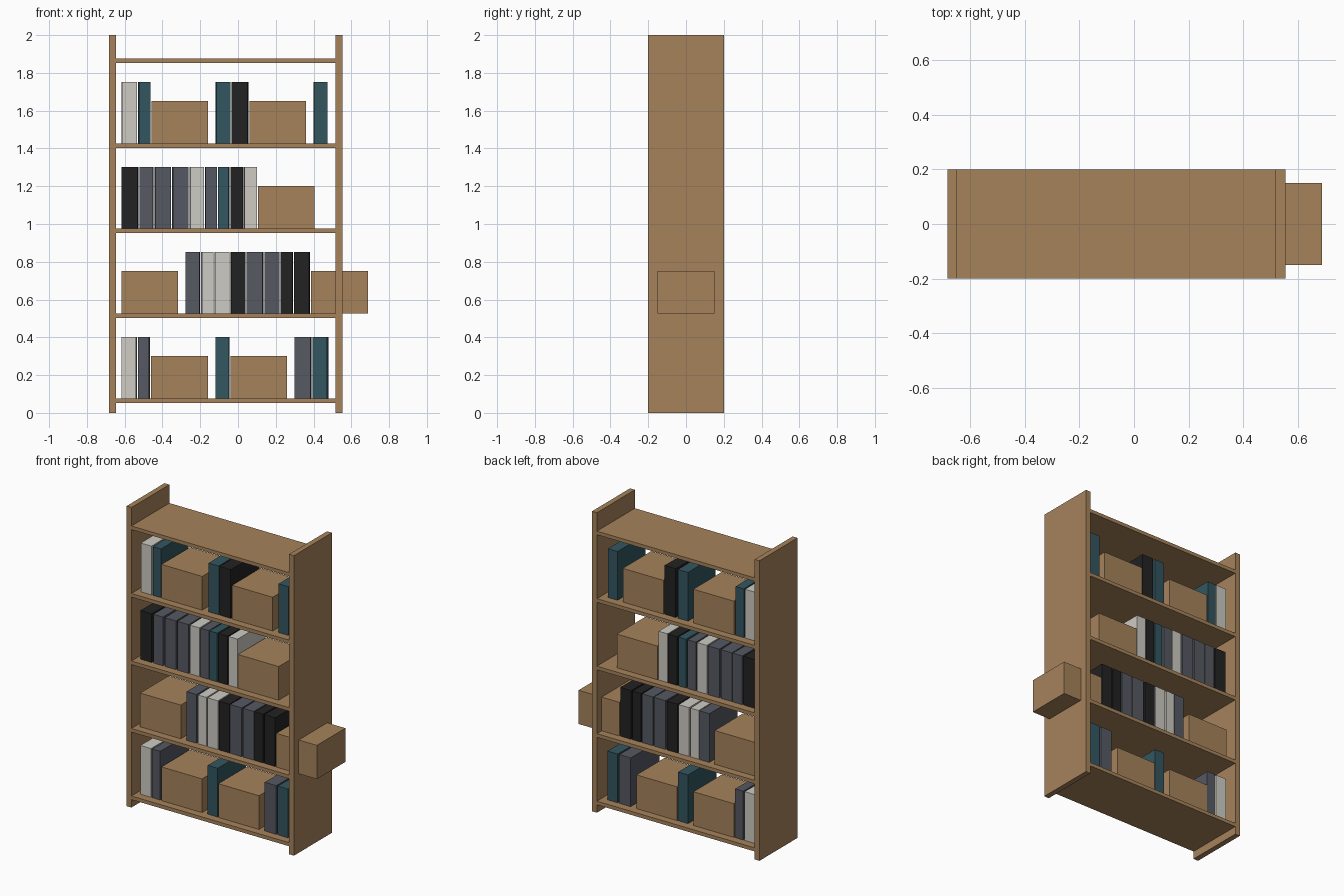
import bpy, math, random
from mathutils import Matrix

random.seed(4)
cube = bpy.data.objects.get("Cube")
if cube:
    bpy.data.objects.remove(cube, do_unlink=True)


def material(name, r, g, b):
    m = bpy.data.materials.new(name)
    m.use_nodes = True
    m.diffuse_color = (r, g, b, 1)
    bsdf = next(n for n in m.node_tree.nodes if n.type == "BSDF_PRINCIPLED")
    bsdf.inputs["Base Color"].default_value = (r, g, b, 1)
    bsdf.inputs["Roughness"].default_value = 0.8
    return m


wood = material("warm wood", 0.38, 0.225, 0.105)
covers = {
    "W": material("off white", 0.62, 0.60, 0.55),
    "G": material("slate grey", 0.092, 0.10, 0.122),
    "T": material("dark teal", 0.033, 0.092, 0.115),
    "K": material("soft black", 0.016, 0.016, 0.017),
}


def block(name, centre, size, mat, turn=0.0):
    """Flat-sided box with its size baked into the mesh."""
    bpy.ops.mesh.primitive_cube_add(size=1, location=centre)
    ob = bpy.context.object
    ob.name = name
    ob.data.transform(Matrix.Diagonal((*size, 1)))
    ob.rotation_euler.z = turn
    ob.data.materials.append(mat)
    return ob


# Frame: two side panels and five shelves
LEFT, RIGHT, PANEL, DEPTH = -0.682, 0.553, 0.036, 0.4
block("right_panel", (LEFT + PANEL / 2, 0, 1), (PANEL, DEPTH, 2), wood)
block("left_panel", (RIGHT - PANEL / 2, 0, 1), (PANEL, DEPTH, 2), wood)

THICK = 0.024
shelf_tops = [0.077 + 0.45 * i for i in range(5)]
for top in shelf_tops:
    block("shelf", ((LEFT + RIGHT) / 2, 0, top - THICK / 2),
          (RIGHT - LEFT - 2 * PANEL, DEPTH, THICK), wood)

# Contents of each shelf from x- to x+: B is a box, other letters are books
rows = [
    [("W", .082), ("G", .065), "B", ("T", .075), "B", ("G", .09), ("T", .083)],
    ["B", ("G", .075), ("W", .067), ("W", .08), ("K", .08), ("G", .09),
     ("G", .08), ("K", .067), ("K", .085), "B"],
    [("K", .09), ("G", .075), ("G", .088), ("G", .088), ("W", .075),
     ("G", .064), ("T", .061), ("K", .069), ("W", .067), "B"],
    [("W", .082), ("T", .066), "B", ("T", .08), ("K", .09), "B", ("T", .074)],
]
BOX, BOX_H, BOOK_H, BOOK_D = 0.3, 0.225, 0.325, 0.295

for base, row in zip(shelf_tops, rows):
    x = -0.617
    for i, item in enumerate(row):
        if item == "B":
            block("storage_box", (x + BOX / 2, 0, base + BOX_H / 2),
                  (BOX, BOX, BOX_H), wood)
            x += BOX + 0.04
            continue
        # Books are turned very slightly within the room they take up
        kind, room = item
        turn = random.uniform(-0.025, 0.025)
        width = room - BOOK_D * abs(math.sin(turn))
        block("book", (x + room / 2, 0, base + BOOK_H / 2),
              (width, BOOK_D, BOOK_H), covers[kind], turn)
        x += room + 0.005
